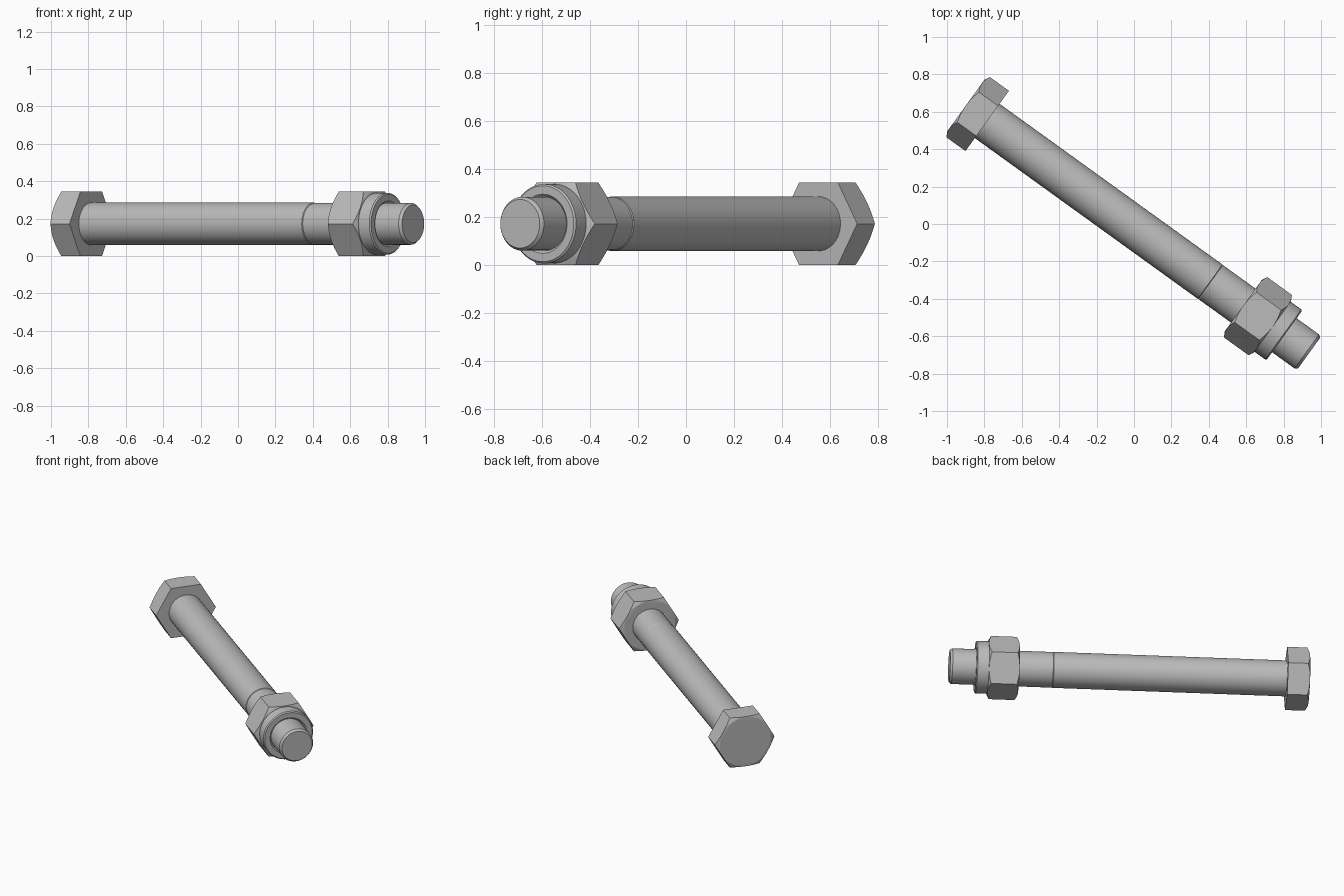
import bpy
import bmesh
from math import cos, sin, pi, radians

if "Cube" in bpy.data.objects:
    bpy.data.objects.remove(bpy.data.objects["Cube"], do_unlink=True)

FLAT = 0.172            # half the width across the hexagon flats
SHAFT = 0.113           # shaft radius
SEGMENTS = 48
CHAMFER = 0.577         # slope of the hexagon corner chamfer
TILT = radians(-35.8)
CENTRE = (-0.007, -0.01, FLAT)

steel = bpy.data.materials.new("grey steel")
steel.use_nodes = True
steel.diffuse_color = (0.5, 0.5, 0.5, 1)
steel.node_tree.nodes["Principled BSDF"].inputs["Base Color"].default_value = (0.5, 0.5, 0.5, 1)


def circle(x, r):
    """Round ring of points at x along the bolt axis."""
    angles = [2 * pi * i / SEGMENTS for i in range(SEGMENTS)]
    return [(x, r * cos(a), r * sin(a)) for a in angles]


def hexagon(x, drop=0):
    """Hexagonal ring; drop moves the corners along x to form a chamfer."""
    ring = []
    for i in range(SEGMENTS):
        a = 2 * pi * i / SEGMENTS
        r = FLAT / cos(a % (pi / 3) - pi / 6)
        ring.append((x + drop * (r - FLAT), r * cos(a), r * sin(a)))
    return ring


def loft(name, rings):
    """Closed solid through a list of rings, laid along the bolt axis."""
    bm = bmesh.new()
    loops = [[bm.verts.new(p) for p in ring] for ring in rings]
    for a, b in zip(loops, loops[1:]):
        for i in range(SEGMENTS):
            j = (i + 1) % SEGMENTS
            bm.faces.new((a[i], a[j], b[j], b[i]))
    bm.faces.new(loops[0])
    bm.faces.new(loops[-1])
    bmesh.ops.recalc_face_normals(bm, faces=bm.faces)
    mesh = bpy.data.meshes.new(name)
    bm.to_mesh(mesh)
    bm.free()
    mesh.materials.append(steel)
    obj = bpy.data.objects.new(name, mesh)
    bpy.context.collection.objects.link(obj)
    obj.location = CENTRE
    obj.rotation_euler.z = TILT
    bpy.ops.object.select_all(action="DESELECT")
    obj.select_set(True)
    bpy.context.view_layer.objects.active = obj
    bpy.ops.object.shade_smooth_by_angle(angle=radians(20))
    return obj


# Bolt head: hexagon with its outer corners chamfered
loft("bolt_head", [circle(-1.1, FLAT - 0.003), hexagon(-1.1, CHAMFER), hexagon(-0.959)])

# Plain shank, up to the seam
loft("shank", [circle(-0.97, SHAFT), circle(0.51, SHAFT), circle(0.515, SHAFT - 0.005)])

# Threaded end, with a fine groove at the seam and a chamfered tip
loft("threaded_end", [circle(0.512, SHAFT - 0.005), circle(0.518, SHAFT - 0.001),
                      circle(1.148, SHAFT - 0.001), circle(1.163, SHAFT - 0.012)])

# Nut: hexagon chamfered at both ends
loft("nut", [circle(0.729, FLAT - 0.003), hexagon(0.729, CHAMFER),
             hexagon(0.922, -CHAMFER), circle(0.922, FLAT - 0.003)])

# Locking collar on the outer side of the nut, bevelled into its bore
loft("nut_collar", [circle(0.915, 0.165), circle(0.993, 0.165), circle(1.0, 0.158),
                    circle(1.0, 0.123), circle(0.985, SHAFT - 0.004)])
